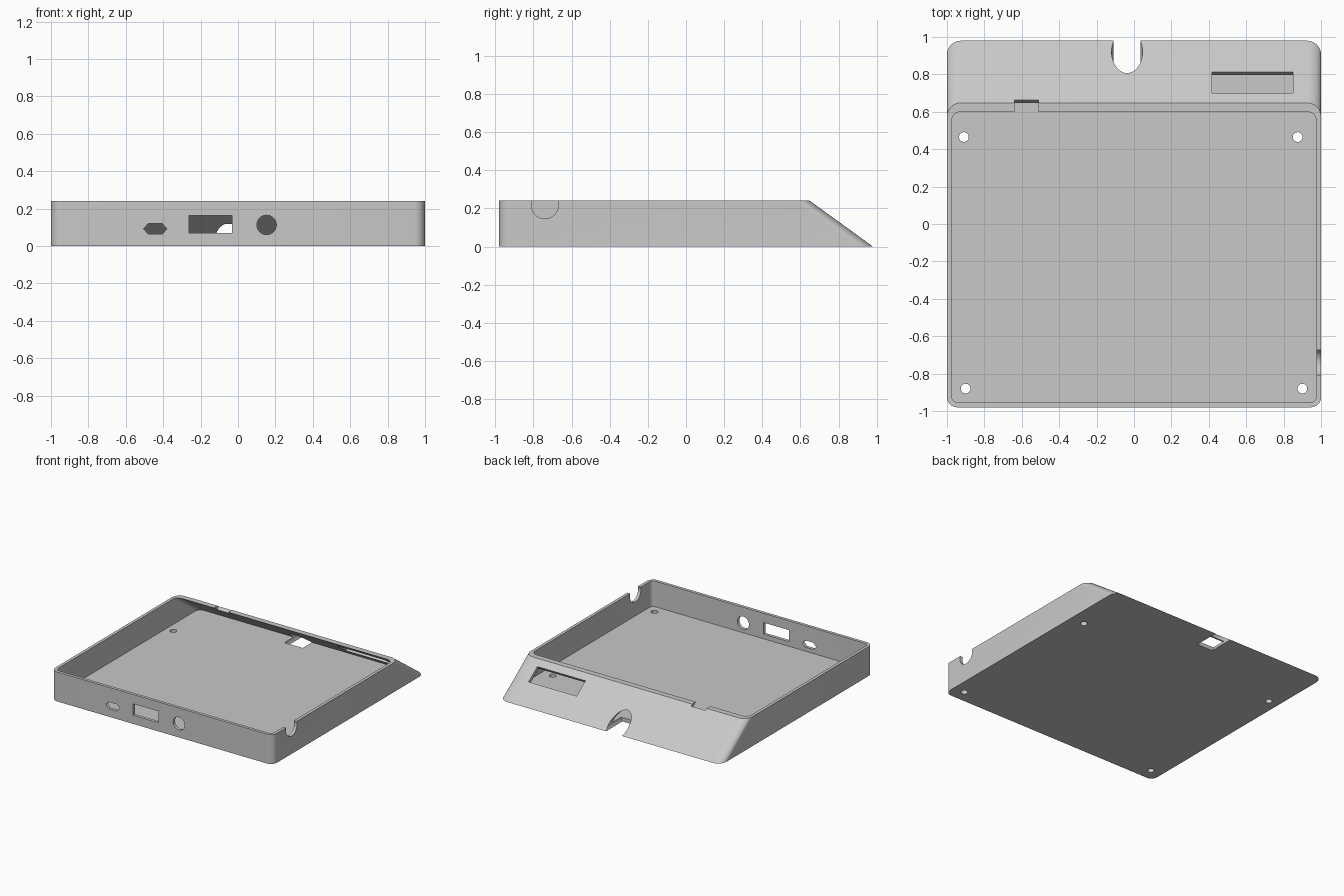
import bpy, bmesh
from math import pi, cos, sin, atan2
from mathutils import Matrix, Vector

old = bpy.data.objects.get("Cube")
if old:
    bpy.data.objects.remove(old, do_unlink=True)

HEIGHT, BACK, RIM = 0.24, 0.98, 0.648
LEAN = (BACK - RIM) / HEIGHT          # how far the back wall leans per unit of height
TILT = atan2(HEIGHT, BACK - RIM)

plastic = bpy.data.materials.new("light grey plastic")
plastic.use_nodes = True
grey = (0.58, 0.58, 0.58, 1)
plastic.diffuse_color = grey
plastic.node_tree.nodes["Principled BSDF"].inputs["Base Color"].default_value = grey


def add_object(name, bm):
    bmesh.ops.recalc_face_normals(bm, faces=bm.faces)
    mesh = bpy.data.meshes.new(name)
    bm.to_mesh(mesh)
    bm.free()
    mesh.materials.append(plastic)
    obj = bpy.data.objects.new(name, mesh)
    bpy.context.collection.objects.link(obj)
    return obj


def loft(name, ring_a, ring_b):
    """Closed solid between two rings with matching points."""
    bm = bmesh.new()
    a = [bm.verts.new(p) for p in ring_a]
    b = [bm.verts.new(p) for p in ring_b]
    bm.faces.new(a[::-1])
    bm.faces.new(b)
    for i in range(len(a)):
        j = (i + 1) % len(a)
        bm.faces.new((a[i], a[j], b[j], b[i]))
    return add_object(name, bm)


def rounded_ring(half_x, front, back, z, r_front, r_back, steps=10):
    """Rounded rectangle, counter-clockwise from the back +x corner."""
    corners = [(1, back, r_back), (-1, back, r_back), (-1, front, r_front), (1, front, r_front)]
    pts = []
    for k, (sx, y, r) in enumerate(corners):
        cx = sx * (half_x - r)
        cy = y - r if k < 2 else y + r
        for s in range(steps + 1):
            t = (k + s / steps) * pi / 2
            pts.append((cx + r * cos(t), cy + r * sin(t), z))
    return pts


def rod(name, centre, radius, length, axis):
    bm = bmesh.new()
    turn = {"X": Matrix.Rotation(pi / 2, 4, "Y"), "Y": Matrix.Rotation(pi / 2, 4, "X"),
            "Z": Matrix()}[axis]
    bmesh.ops.create_cone(bm, cap_ends=True, segments=40, radius1=radius, radius2=radius,
                          depth=length, matrix=Matrix.Translation(centre) @ turn)
    return add_object(name, bm)


def box(name, centre, size, tilt=0):
    bm = bmesh.new()
    bmesh.ops.create_cube(bm, size=1, matrix=Matrix.Translation(centre)
                          @ Matrix.Rotation(-tilt, 4, "X") @ Matrix.Diagonal((*size, 1)))
    return add_object(name, bm)


def slope_box(name, x0, x1, y0, y1, depth):
    """Box square to the sloping back, spanning y0..y1 on its outer surface."""
    y = (y0 + y1) / 2
    return box(name, ((x0 + x1) / 2, y, (BACK - y) / LEAN),
               (x1 - x0, (y1 - y0) / cos(TILT), depth), TILT)


# Outer shell with a sloping back
tray = loft("tray", rounded_ring(1, -0.98, BACK, 0, 0.055, 0.075),
            rounded_ring(1, -0.98, RIM, HEIGHT, 0.055, 0.075))

# Cavity, following the slope
FLOOR, OVER = 0.032, 0.3
cutters = [loft("cavity", *[rounded_ring(0.975, -0.955, 0.60 + (HEIGHT - z) * LEAN, z, 0.035, 0.05)
                            for z in (FLOOR, OVER)])]

# Front ports: hexagonal, rectangular and round
hexagon = [(-0.505, 0.092), (-0.48, 0.065), (-0.405, 0.065),
           (-0.38, 0.092), (-0.405, 0.12), (-0.48, 0.12)]
cutters.append(loft("small_port", *[[(x, y, z) for x, z in hexagon] for y in (-1.05, -0.9)]))
cutters.append(box("wide_port", (-0.147, -0.98, 0.117), (0.23, 0.15, 0.094)))
cutters.append(rod("round_port", (0.153, -0.98, 0.113), 0.052, 0.15, "Y"))

# Cable notch in the +x wall, cable arch at the back
cutters.append(rod("side_notch", (1, -0.74, 0.217), 0.071, 0.15, "X"))
cutters.append(rod("back_arch", (-0.037, 0.92, 0.042), 0.083, 0.3, "Y"))

# Slot in the slope and small rim notch
cutters.append(slope_box("slope_slot", 0.417, 0.85, 0.70, 0.813, 0.12))
cutters.append(slope_box("rim_notch", -0.64, -0.51, 0.595, 0.663, 0.1))

# Screw holes through the floor
for x, y in ((-0.91, 0.465), (0.875, 0.465), (-0.9, -0.88), (0.9, -0.88)):
    cutters.append(rod("screw_hole", (x, y, 0), 0.026, 0.15, "Z"))

# Apply every cut, then discard the cutters
for c in cutters:
    mod = tray.modifiers.new(c.name, "BOOLEAN")
    mod.operation, mod.solver, mod.object = "DIFFERENCE", "EXACT", c
bpy.context.view_layer.update()
graph = bpy.context.evaluated_depsgraph_get()
result = bpy.data.meshes.new_from_object(tray.evaluated_get(graph))
tray.modifiers.clear()
tray.data = result
for c in cutters:
    bpy.data.objects.remove(c, do_unlink=True)

bpy.ops.object.select_all(action="DESELECT")
tray.select_set(True)
bpy.context.view_layer.objects.active = tray
bpy.ops.object.shade_smooth_by_angle(angle=pi / 6)
